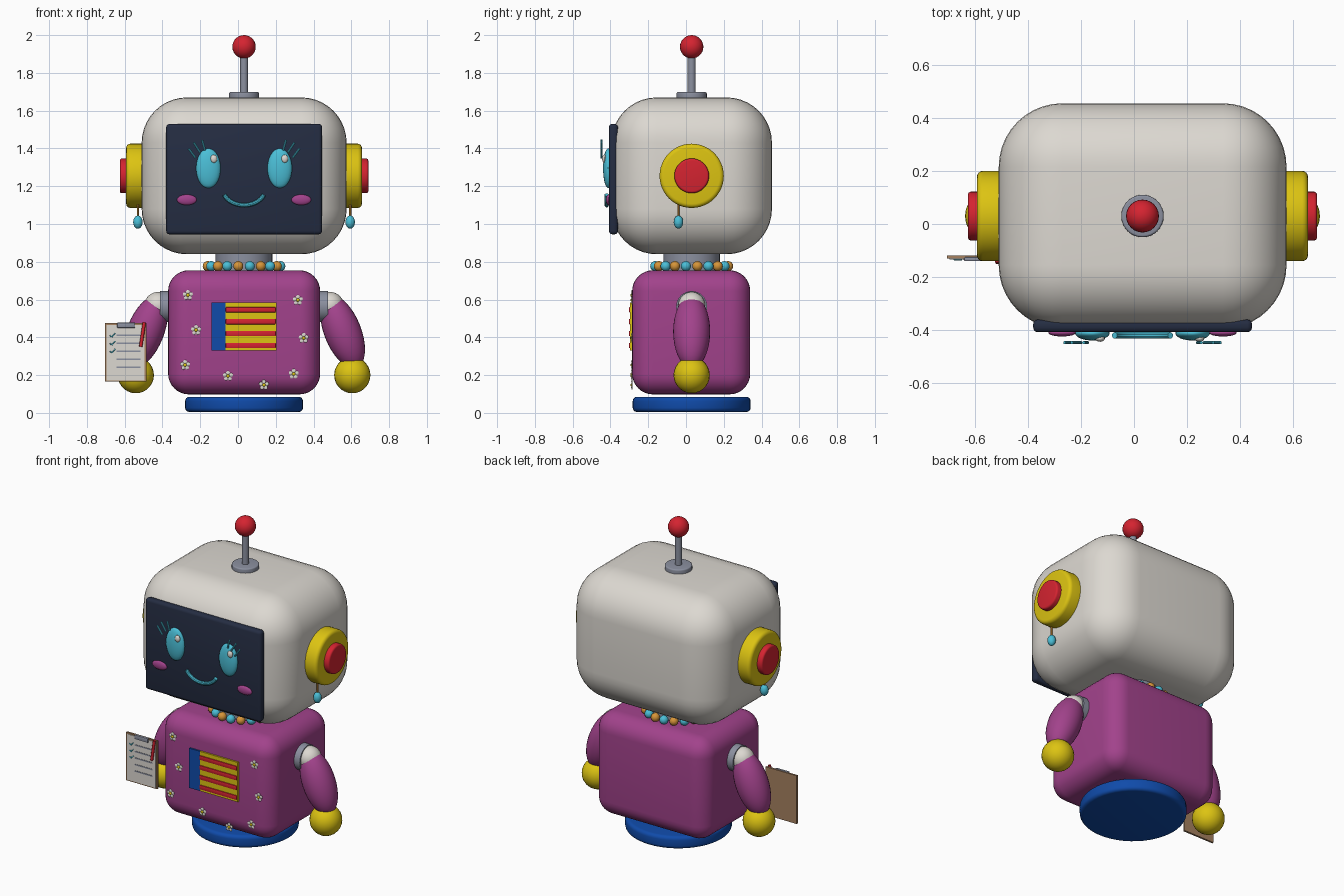
import bpy, bmesh, math
from mathutils import Vector, Matrix

if "Cube" in bpy.data.objects:
    bpy.data.objects.remove(bpy.data.objects["Cube"])

CX, CY = 0.032, 0.03          # robot axis

COLOURS = {
    "cream": (.72, .69, .64), "navy": (.018, .026, .055), "teal": (.07, .52, .68),
    "red": (.66, .017, .03), "yellow": (.72, .55, .006), "magenta": (.36, .055, .26),
    "grey": (.26, .28, .35), "blue": (.005, .07, .40), "tan": (.38, .22, .115),
    "orange": (.68, .30, .04),
}
MATS = {}
for n, c in COLOURS.items():
    MATS[n] = bpy.data.materials.new(n)
    MATS[n].diffuse_color = (*c, 1)


def mx(x):
    """Mirror an x position across the robot axis."""
    return 2 * CX - x


def box(lo, hi, r=0, seg=3):
    def add(bm):
        lo_, hi_ = Vector(lo), Vector(hi)
        m = Matrix.Translation((lo_ + hi_) / 2) @ Matrix.Diagonal((*(hi_ - lo_), 1))
        v = bmesh.ops.create_cube(bm, size=1, matrix=m)["verts"]
        if r:
            edges = list({e for q in v for e in q.link_edges})
            bmesh.ops.bevel(bm, geom=edges, offset=r, segments=seg, profile=.5, affect='EDGES')
    return add


def ball(c, r, u=24, v=14, axis=(0, 0, 1)):
    """Ellipsoid with radii r, its local z turned to axis."""
    r = (r, r, r) if isinstance(r, (int, float)) else r
    rot = Vector((0, 0, 1)).rotation_difference(Vector(axis)).to_matrix().to_4x4()
    m = Matrix.Translation(c) @ rot @ Matrix.Diagonal((*r, 1))
    return lambda bm: bmesh.ops.create_uvsphere(bm, u_segments=u, v_segments=v, radius=1, matrix=m)


def rod(a, b, r, seg=32, bev=0):
    """Cylinder from a to b, with optional rounded rims."""
    def add(bm):
        a_, b_ = Vector(a), Vector(b)
        d = b_ - a_
        m = Matrix.Translation((a_ + b_) / 2) @ d.to_track_quat('Z', 'Y').to_matrix().to_4x4()
        v = bmesh.ops.create_cone(bm, cap_ends=True, segments=seg, radius1=r, radius2=r,
                                  depth=d.length, matrix=m)["verts"]
        if bev:
            caps = {f for q in v for f in q.link_faces if len(f.verts) > 4}
            edges = list({e for f in caps for e in f.edges})
            bmesh.ops.bevel(bm, geom=edges, offset=bev, segments=4, profile=.5, affect='EDGES')
    return add


def part(name, colour, *shapes):
    bm = bmesh.new()
    for s in shapes:
        s(bm)
    me = bpy.data.meshes.new(name)
    bm.to_mesh(me)
    bm.free()
    me.materials.append(MATS[colour])
    ob = bpy.data.objects.new(name, me)
    bpy.context.collection.objects.link(ob)
    return ob


# Base, body, neck
part("base", "blue", rod((CX, CY, 0.005), (CX, CY, .085), .312, 48, .022))
part("body", "magenta", box((-.37, -.285, .098), (.435, .34, .755), .11, 8))
part("neck", "grey", rod((CX, CY, .72), (CX, CY, .88), .15))

# Bead necklace
beads = {"orange": [], "teal": []}
for i in range(20):
    a = math.radians(9 + 18 * i)
    p = (CX - .195 * math.sin(a), CY - .195 * math.cos(a), .777)
    beads["teal" if i % 2 else "orange"].append(ball(p, .027, 14, 8))
for colour, shapes in beads.items():
    part(colour + "_beads", colour, *shapes)

# Head, screen, antenna
part("head", "cream", box((-.51, -.395, .84), (.575, .455, 1.67), .24, 10))
part("screen", "navy", box((-.38, -.408, .945), (.445, -.36, 1.53), .018))
part("antenna_base", "grey", rod((CX, CY, 1.65), (CX, CY, 1.698), .08, 32, .008))
part("antenna_stem", "grey", rod((CX, CY, 1.68), (CX, CY, 1.92), .021, 20))
part("antenna_ball", "red", ball((CX, CY, 1.938), .062))

# Smile
curve = bpy.data.curves.new("smile", 'CURVE')
curve.dimensions = '3D'
curve.bevel_depth = .012
curve.bevel_resolution = 3
curve.use_fill_caps = True
sp = curve.splines.new('POLY')
sp.points.add(16)
for i, p in enumerate(sp.points):
    t = i / 8 - 1
    p.co = (CX + .105 * math.sin(t * 1.2) / math.sin(1.2),
            -.42, 1.155 - .055 * (math.cos(t * 1.2) - math.cos(1.2)) / (1 - math.cos(1.2)), 1)
curve.materials.append(MATS["teal"])
tmp = bpy.data.objects.new("smile_curve", curve)
bpy.context.collection.objects.link(tmp)
me = bpy.data.meshes.new_from_object(tmp.evaluated_get(bpy.context.evaluated_depsgraph_get()))
bpy.data.objects.remove(tmp)
bpy.context.collection.objects.link(bpy.data.objects.new("smile", me))

# Paired parts: given on the left, mirrored to the right
LASHES = [(-.225, 1.35, -.262, 1.40), (-.20, 1.378, -.235, 1.432), (-.175, 1.39, -.19, 1.445)]
for side, f in (("left", lambda x: x), ("right", mx)):
    P = lambda x, y, z: (f(x), y, z)
    s = 1 if side == "right" else -1      # outward direction
    # Face
    part(side + "_eye", "teal", ball(P(-.157, -.412, 1.295), (.065, .027, .105)))
    part(side + "_eye_glint", "cream",
         ball(((-.128 if s < 0 else .247), -.432, 1.345), (.018, .012, .022), 12, 8))
    part(side + "_lashes", "teal",
         *[rod(P(a, -.447, b), P(c, -.447, d), .006, 8) for a, b, c, d in LASHES])
    part(side + "_cheek", "magenta", ball(P(-.271, -.41, 1.128), (.052, .014, .028)))
    # Ear and earring
    part(side + "_ear", "yellow", rod(P(-.44, CY, 1.255), P(-.592, CY, 1.255), .17, 48, .022))
    part(side + "_ear_button", "red", rod(P(-.55, CY, 1.255), P(-.626, CY, 1.255), .092, 36, .012))
    part(side + "_earring_hook", "orange", rod(P(-.53, -.04, 1.03), P(-.53, -.04, 1.11), .006, 8))
    part(side + "_earring_drop", "teal", ball(P(-.53, -.04, 1.01), (.025, .025, .035), 16, 10))
    # Arm
    part(side + "_shoulder", "grey", rod(P(-.33, CY, .563), P(-.412, CY, .563), .082, 32))
    part(side + "_upper_arm", "cream", ball(P(-.424, CY, .568), .072))
    part(side + "_sleeve", "magenta",
         ball(P(-.49, CY, .43), (.098, .098, .205), 28, 18, (.37 * -s, 0, .93)))
    part(side + "_hand", "yellow", ball(P(-.541, CY, .2), .096))

# Striped chest panel
part("panel_side", "blue", box((-.14, -.296, .33), (-.065, -.28, .585)))
part("panel_field", "yellow", box((-.065, -.296, .33), (.205, -.28, .585)))
part("panel_stripes", "red",
     *[box((-.065, -.302, .343 + .063 * i), (.2, -.29, .371 + .063 * i), .004, 2) for i in range(4)])

# Scattered flowers
FLOWERS = [(-.265, .623), (-.222, .438), (-.28, .253), (-.053, .195),
           (.137, .148), (.295, .206), (.348, .396), (.317, .597)]
petals, hearts = [], []
for x, z in FLOWERS:
    for k in range(5):
        a = math.radians(90 + 72 * k)
        petals.append(ball((x + .017 * math.cos(a), -.286, z + .017 * math.sin(a)),
                           (.011, .004, .011), 10, 6))
    hearts.append(ball((x, -.288, z), (.009, .006, .009), 10, 6))
part("flower_petals", "cream", *petals)
part("flower_hearts", "yellow", *hearts)

# Clipboard with checklist and pen
part("clipboard", "tan", box((-.705, -.13, .165), (-.485, -.118, .475)))
part("paper", "cream", box((-.696, -.133, .172), (-.494, -.129, .466)))
part("clip", "grey", box((-.64, -.14, .45), (-.545, -.125, .478), .003, 2))
ROWS = [.41 - .042 * i for i in range(5)]
part("written_lines", "grey",
     *[box((-.642, -.135, z - .004), (-.515, -.132, z + .004)) for z in ROWS])
ticks = []
for z in ROWS[:3]:
    ticks += [rod((-.678, -.135, z), (-.668, -.135, z - .008), .003, 6),
              rod((-.668, -.135, z - .008), (-.65, -.135, z + .012), .003, 6)]
part("tick_marks", "teal", *ticks)
part("pen", "red", rod((-.515, -.142, .35), (-.496, -.142, .48), .009, 12))

# Smooth shading with crisp rims
for ob in bpy.context.scene.objects:
    ob.select_set(True)
    bpy.context.view_layer.objects.active = ob
bpy.ops.object.shade_smooth_by_angle(angle=math.radians(35))

for m in bpy.data.materials:
    if m.users and not m.is_grease_pencil:
        m.use_nodes = True
        m.node_tree.nodes["Principled BSDF"].inputs["Base Color"].default_value = m.diffuse_color
